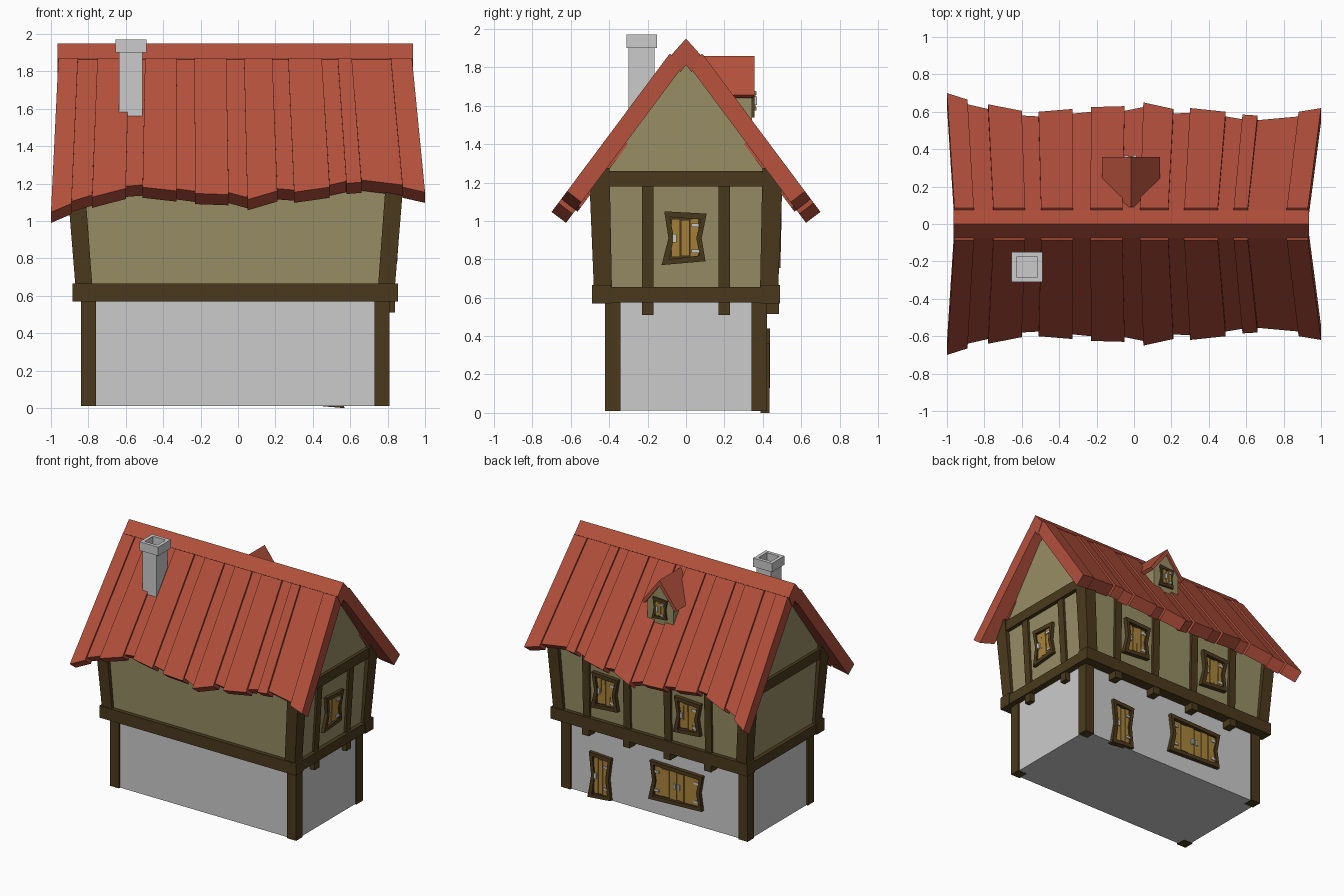
import bpy, bmesh
from mathutils import Vector, Matrix

if "Cube" in bpy.data.objects:
    bpy.data.objects.remove(bpy.data.objects["Cube"])

C = -0.015  # x centre of the house body


def material(name, r, g, b):
    m = bpy.data.materials.new(name)
    m.diffuse_color = (r, g, b, 1)
    m.use_nodes = True
    m.node_tree.nodes["Principled BSDF"].inputs["Base Color"].default_value = m.diffuse_color
    return m


RED = material("roof_red", 0.45, 0.08, 0.045)
TAN = material("plaster", 0.31, 0.27, 0.13)
WOOD = material("dark_timber", 0.07, 0.042, 0.012)
GOLD = material("shutter_wood", 0.40, 0.23, 0.045)


def mesh(name, verts, faces, mat=None, matrix=None):
    bm = bmesh.new()
    vs = [bm.verts.new(matrix @ Vector(v) if matrix else v) for v in verts]
    for f in faces:
        bm.faces.new([vs[i] for i in f])
    bmesh.ops.recalc_face_normals(bm, faces=bm.faces)
    me = bpy.data.meshes.new(name)
    bm.to_mesh(me)
    bm.free()
    ob = bpy.data.objects.new(name, me)
    bpy.context.collection.objects.link(ob)
    if mat:
        me.materials.append(mat)
    return ob


def loft(name, a, b, mat=None, matrix=None):
    """Solid between two outlines with the same number of points."""
    n = len(a)
    faces = [range(n), range(n, 2 * n)]
    faces += [(i, (i + 1) % n, n + (i + 1) % n, n + i) for i in range(n)]
    return mesh(name, list(a) + list(b), faces, mat, matrix)


def rect(x0, x1, y0, y1, z):
    return [(x0, y0, z), (x1, y0, z), (x1, y1, z), (x0, y1, z)]


def box(name, x0, x1, y0, y1, z0, z1, mat=None, matrix=None):
    return loft(name, rect(x0, x1, y0, y1, z0), rect(x0, x1, y0, y1, z1), mat, matrix)


# Ground floor walls and corner posts
box("ground_floor", C - .815, C + .815, -.408, .408, .012, .6)
for sx in (-1, 1):
    for sy in (-1, 1):
        x, y = C + sx * .785, sy * .381
        box("ground_post", x - .04, x + .04, y - .04, y + .04, .01, .6, WOOD)

# Ring of beams carrying the upper floor
for s in (-1, 1):
    box("long_beam", C - .87, C + .87, s * .44 - .05, s * .44 + .05, .57, .665, WOOD)
    box("end_beam", C + s * .815 - .05, C + s * .815 + .05, -.40, .40, .575, .655, WOOD)

# Upper floor: walls leaning out, with gables
prof = [(-.455, .6, .83), (.455, .6, .83), (.47, 1.26, .87), (-.47, 1.26, .87), (0, 1.83, .87)]
verts = [(C + s * x, y, z) for s in (-1, 1) for y, z, x in prof]
faces = [(0, 1, 2, 3), (3, 2, 4), (5, 6, 7, 8), (8, 7, 9), (0, 1, 6, 5),
         (1, 2, 7, 6), (2, 4, 9, 7), (4, 3, 8, 9), (3, 0, 5, 8)]
mesh("upper_floor", verts, faces, TAN)

# Leaning corner posts and gable tie beams
for sx in (-1, 1):
    for sy in (-1, 1):
        xs0, xs1 = [C + sx * v for v in (.76, .85)], [C + sx * v for v in (.81, .905)]
        ys0, ys1 = [sy * v for v in (.385, .478)], [sy * v for v in (.398, .506)]
        loft("corner_post", rect(*xs0, *ys0, .6), rect(*xs1, *ys1, 1.275), WOOD)
    x = C + sx * .85
    box("tie_beam", x - .045, x + .045, -.42, .42, 1.18, 1.26, WOOD)

# Studs and joist ends on the back wall and the right gable
for x in (.55, .19, -.17, -.53):
    loft("back_stud", rect(x - .03, x + .03, .40, .472, .6), rect(x - .03, x + .03, .40, .49, 1.25), WOOD)
    box("back_joist", x - .03, x + .03, .3, .485, .515, .575, WOOD)
for y in (-.2, .2):
    loft("side_stud", rect(.7, C + .846, y - .03, y + .03, .6), rect(.7, C + .884, y - .03, y + .03, 1.2), WOOD)
    box("side_joist", .7, .84, y - .03, y + .03, .51, .58, WOOD)

# Roof planks: eave positions (x, y) along the wavy edge
EAVE = [(-1, .69), (-.89, .655), (-.78, .63), (-.6, .595), (-.51, .59), (-.33, .605),
        (-.23, .615), (-.05, .62), (.05, .64), (.21, .605), (.3, .61), (.49, .59),
        (.58, .575), (.66, .57), (.88, .59), (1, .61)]
RAISED = {0, 2, 4, 6, 8, 10, 12, 14}


def plank_end(x0, y0, x1, y1, a, s):
    pts = [(x0, y0, 0), (x1, y1, 0), (x1, y1, 1), (x0, y0, 1)]
    return [(x, s * (y - .075 * k), a - 1.34 * y - .057 * k) for x, y, k in pts]


for i in range(len(EAVE) - 1):
    (x0, y0), (x1, y1) = EAVE[i], EAVE[i + 1]
    up = i in RAISED
    a, d, t = (1.985, .01, .085) if up else (1.963, -.015, .07)
    tx0, tx1 = C + x0 * .945, C + x1 * .945
    for s in (-1, 1):
        loft("roof_plank", plank_end(tx0, t, tx1, t, a, s),
             plank_end(x0, y0 + d, x1, y1 + d, a, s), RED)

# Ridge cap
cap = [(-.075, 1.866), (0, 1.95), (.075, 1.866), (.03, 1.775), (0, 1.812), (-.03, 1.775)]
loft("ridge_cap", [(C - .95, y, z) for y, z in cap], [(C + .95, y, z) for y, z in cap], RED)

# Chimney with a hollow cap
box("chimney_shaft", -.635, -.51, -.30, -.165, 1.5, 1.9)
loops = [rect(-.655, -.49, -.31, -.15, 1.9), rect(-.655, -.49, -.31, -.15, 1.97),
         rect(-.628, -.517, -.283, -.177, 1.97), rect(-.628, -.517, -.283, -.177, 1.91)]
faces = [range(4), range(12, 16)]
faces += [(4 * k + i, 4 * k + (i + 1) % 4, 4 * k + 4 + (i + 1) % 4, 4 * k + 4 + i)
          for k in range(3) for i in range(4)]
mesh("chimney_cap", sum(loops, []), faces)

# Dormer body and roof
body = [(-.115, 1.47), (.115, 1.47), (.115, 1.67), (0, 1.825), (-.115, 1.67)]
loft("dormer_body", [(C + x, .15, z) for x, z in body], [(C + x, .343, z) for x, z in body], TAN)
for s in (-1, 1):
    slab = [(0, 1.86), (s * .155, 1.655), (s * .135, 1.64), (0, 1.815)]
    loft("dormer_roof", [(C + x, .09, z) for x, z in slab], [(C + x, .358, z) for x, z in slab], RED)


def shutter(name, origin, right, out, w, h, leaves=1, planks=3, lean=0.0, t=.03, depth=.032):
    """Warped timber frame with plank leaves, hinges and a latch."""
    u, o = Vector(right), Vector(out)
    v = Vector((0, 0, 1)) + o * lean
    m = Matrix((u, v, o)).transposed().to_4x4()
    m.translation = origin
    a, b = w / 2, h / 2
    k = min(.02, w * .09)
    outer = [(-a - k * .5, -b), (a - k * .3, -b + k), (a - k * 1.3, 0), (a, b - k * .6), (-a + k * .2, b), (-a + k * 1.3, 0)]
    inner = [(-a + t, -b + t), (a - t - k * .3, -b + t + k), (a - t - k * 1.2, 0),
             (a - t, b - t - k * .6), (-a + t + k * .2, b - t), (-a + t + k * 1.2, 0)]
    vs = [(x, y, z) for z in (-.02, depth) for ring in (outer, inner) for x, y in ring]
    fs = []
    for i in range(6):
        j = (i + 1) % 6
        fs += [(i, j, 6 + j, 6 + i), (12 + i, 12 + j, 18 + j, 18 + i),
               (i, j, 12 + j, 12 + i), (6 + i, 6 + j, 18 + j, 18 + i)]
    mesh(name + "_frame", vs, fs, WOOD, m)
    loft(name + "_backing", [(x, y, -.02) for x, y in inner],
         [(x, y, .006) for x, y in inner], WOOD, m)
    x0, n = -a + t + k * .5, leaves * planks
    pw = -2 * x0 / n
    for i in range(n):
        xa = x0 + i * pw
        j = .006 * (i % 2)
        box(name + "_plank", xa + .002, xa + pw - .002, -b + t + k * .6 + j, b - t - k * .5 - j,
            0, .015 + .003 * (i % 2), GOLD, m)
    # metal hinges on the outer edges, latch on the inner edge
    lw = -2 * x0 / leaves
    hs = min(.04, w * .17)
    for i in range(leaves):
        hinge_right = i == leaves - 1
        edge = x0 + (i + 1) * lw - hs if hinge_right else x0 + i * lw
        for sv in (-1, 1):
            y = sv * h * .24
            box(name + "_hinge", edge, edge + hs, y - .009, y + .009, .01, .024, None, m)
        lx = x0 + i * lw + .01 if hinge_right else x0 + (i + 1) * lw - .028
        box(name + "_latch", lx, lx + .018, -.022, .022, .01, .026, None, m)


BACK = ((-1, 0, 0), (0, 1, 0))
shutter("door", (.46, .408, .182), *BACK, .2, .365, depth=.026)
shutter("ground_window", (-.215, .408, .285), *BACK, .47, .31, leaves=2, depth=.03)
for x in (.375, -.355):
    shutter("upper_window", (x, .463, .9), *BACK, .235, .29, planks=4, lean=.023)
shutter("gable_window", (C + .849, -.005, .91), (0, 1, 0), (1, 0, 0), .225, .28, lean=.06, depth=.025)
shutter("dormer_window", (C, .343, 1.625), *BACK, .13, .17, t=.022, depth=.014)
